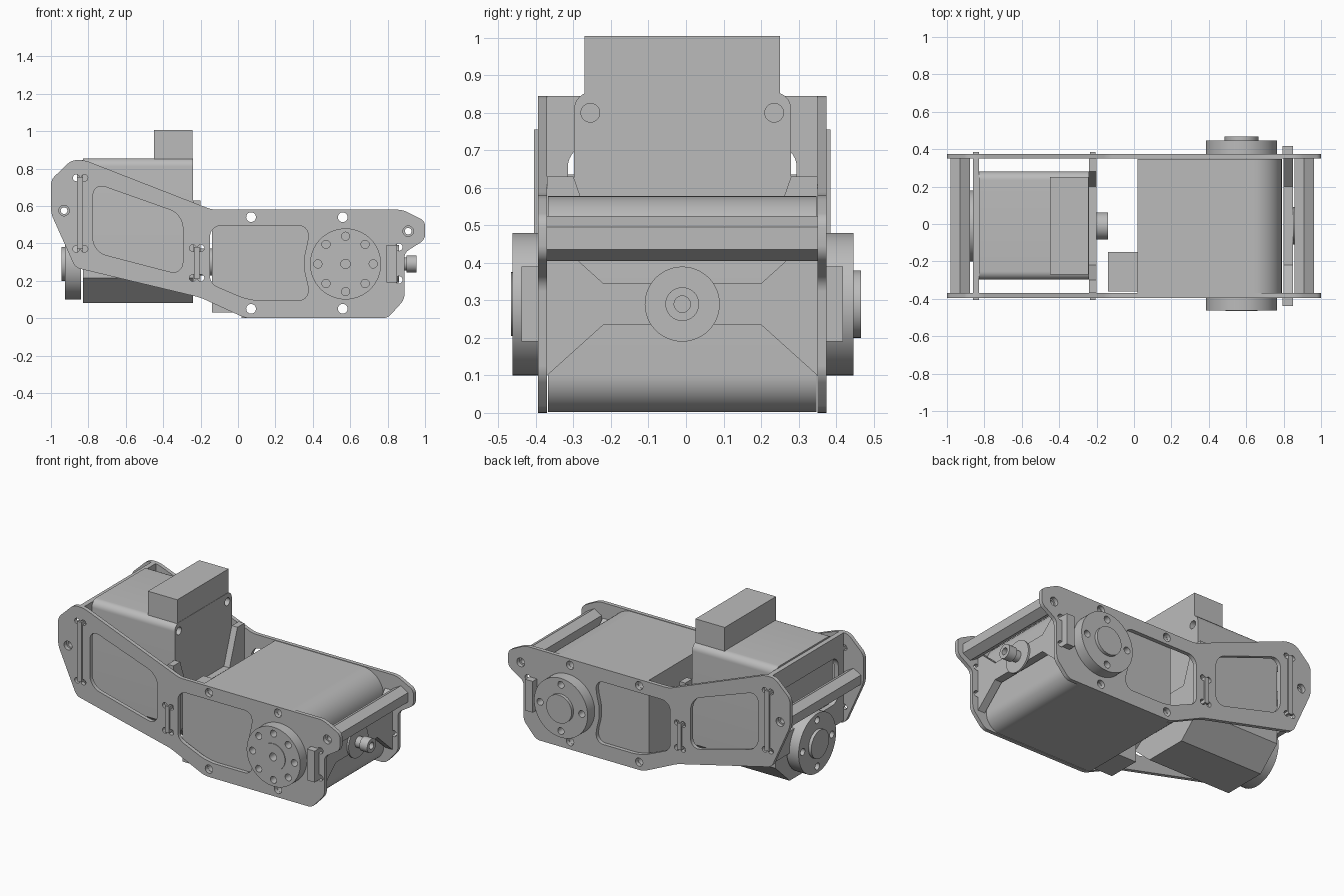
import bpy, bmesh, math
from mathutils import Matrix, Vector

old = bpy.data.objects.get("Cube")
if old:
    bpy.data.objects.remove(old, do_unlink=True)

grey = bpy.data.materials.new("machined_grey")
grey.use_nodes = True
colour = (0.5, 0.5, 0.5, 1)
grey.diffuse_color = colour
grey.node_tree.nodes["Principled BSDF"].inputs["Base Color"].default_value = colour

# Profile axes: "y" extrudes an (x, z) profile, "x" a (y, z) one, "z" an (x, y) one
AXES = {
    "y": Matrix(((1, 0, 0), (0, 0, 1), (0, 1, 0))).to_4x4(),
    "x": Matrix(((0, 0, 1), (1, 0, 0), (0, 1, 0))).to_4x4(),
    "z": Matrix.Identity(4),
}
MID = -0.01          # middle of the width
IN_R, IN_L = -0.37, 0.35    # inner faces of the side plates
AXLE = 0.29          # height of the joint axles


def circle(u, v, r, n=32, turn=0):
    return [(u + r * math.cos(turn + math.tau * i / n),
             v + r * math.sin(turn + math.tau * i / n)) for i in range(n)]


def rect(u0, u1, v0, v1):
    return [(u0, v0), (u1, v0), (u1, v1), (u0, v1)]


def rounded(pts, radii, steps=8):
    """Round each corner of a polygon; radii is one number or one per corner."""
    if not isinstance(radii, (list, tuple)):
        radii = [radii] * len(pts)
    out = []
    for i, p in enumerate(pts):
        p = Vector(p)
        if radii[i] == 0:
            out.append(tuple(p))
            continue
        a = p + (Vector(pts[i - 1]) - p).normalized() * radii[i]
        b = p + (Vector(pts[(i + 1) % len(pts)]) - p).normalized() * radii[i]
        w = math.sqrt(0.5)
        for s in range(steps + 1):
            t = s / steps
            k = (1 - t) ** 2, 2 * w * t * (1 - t), t * t
            out.append(tuple((a * k[0] + p * k[1] + b * k[2]) / sum(k)))
    return out


def extrude(name, axis, start, end, outline, holes=()):
    """Fill an outline with holes and extrude it from start to end along an axis."""
    cu = bpy.data.curves.new(name, "CURVE")
    cu.dimensions = "2D"
    cu.fill_mode = "BOTH"
    cu.extrude = abs(end - start) / 2
    for loop in [outline, *holes]:
        sp = cu.splines.new("POLY")
        sp.points.add(len(loop) - 1)
        for pt, (u, v) in zip(sp.points, loop):
            pt.co = (u, v, 0, 1)
        sp.use_cyclic_u = True
    ob = bpy.data.objects.new(name, cu)
    bpy.context.collection.objects.link(ob)
    bpy.ops.object.select_all(action="DESELECT")
    ob.select_set(True)
    bpy.context.view_layer.objects.active = ob
    bpy.ops.object.convert(target="MESH")
    ob = bpy.context.view_layer.objects.active
    ob.name = name
    me = ob.data
    me.transform(AXES[axis] @ Matrix.Translation((0, 0, (start + end) / 2)))
    bm = bmesh.new()
    bm.from_mesh(me)
    bmesh.ops.remove_doubles(bm, verts=bm.verts, dist=0.0001)
    bmesh.ops.recalc_face_normals(bm, faces=bm.faces)
    bm.to_mesh(me)
    bm.free()
    me.materials.clear()
    me.materials.append(grey)
    bpy.ops.object.shade_smooth_by_angle(angle=math.radians(30))
    return ob


# Side plates with windows, bolt holes and slot reliefs
outline = [(-1, 0.74), (-0.89, 0.845), (-0.82, 0.845), (-0.14, 0.58), (0.88, 0.58),
           (1, 0.52), (1, 0.42), (0.89, 0.35), (0.89, 0.1), (0.8, 0), (0.04, 0),
           (-0.2, 0.11), (-0.87, 0.27), (-1, 0.56)]
outline = rounded(outline, 0.025, 4)
rear_window = rounded([(-0.775, 0.725), (-0.295, 0.555), (-0.295, 0.23), (-0.775, 0.355)], 0.07)
front_window = rounded([(-0.15, 0.495), (0.375, 0.495), (0.375, 0.42), (0.345, 0.29),
                        (0.375, 0.17), (0.375, 0.095), (0.06, 0.095), (-0.15, 0.185)],
                       [0.06, 0.05, 0.02, 0.06, 0.02, 0.05, 0.06, 0.04])
bolts = [circle(x, z, 0.026) for x in (0.07, 0.56) for z in (0.05, 0.54)]
reliefs = [circle(x + s * 0.022, z, 0.018, 16)
           for x, low, high in ((-0.843, 0.37, 0.75), (-0.22, 0.215, 0.375))
           for s in (-1, 1) for z in (low, high)]
reliefs += [circle(0.86, z, 0.02, 16) for z in (0.205, 0.38)]
standoffs = [("rear", -0.93, 0.575), ("front", 0.91, 0.465)]
sockets = [circle(x, z, 0.028) for _, x, z in standoffs]
for name, y0, y1 in (("right_side_plate", -0.395, IN_R), ("left_side_plate", IN_L, 0.375)):
    extrude(name, "y", y0, y1, outline,
            [rear_window, front_window, *bolts, *reliefs, *sockets])

# Hexagonal standoffs between the plates
for name, x, z in standoffs:
    extrude(name + "_standoff", "y", IN_R, IN_L, circle(x, z, 0.06, 6, math.pi / 6),
            [circle(x, z, 0.018, 16)])

# Front actuator body, bored for the bolts
extrude("front_actuator", "y", IN_R + 0.002, IN_L - 0.002,
        rounded([(0.02, 0.002), (0.79, 0.002), (0.79, 0.578), (0.02, 0.578)],
                [0, 0.1, 0.15, 0], 12), bolts)
extrude("cable_housing", "z", 0.03, 0.5, rect(-0.14, 0.02, -0.362, -0.15))

# Rear actuator body with chamfered underside, and the connector block above it
extrude("rear_actuator", "x", -0.83, -0.24,
        rounded([(-0.15, 0.08), (0.135, 0.08), (0.28, 0.215), (0.28, 0.855),
                 (-0.298, 0.855), (-0.298, 0.215)], [0, 0, 0, 0.045, 0.045, 0]),
        [circle(y, 0.8, 0.025) for y in (-0.255, 0.235)])
extrude("connector_block", "z", 0.84, 1.005, rect(-0.45, -0.242, -0.27, 0.25))

# Cross braces
extrude("rear_frame", "x", -0.86, -0.828, rect(IN_R, IN_L, 0.28, 0.845),
        [rounded(rect(-0.315, 0.295, 0.42, 0.715), 0.06)])
extrude("middle_brace", "x", -0.24, -0.2,
        [(IN_R, 0.13), (-0.22, 0.235), (0.2, 0.235), (IN_L, 0.13), (IN_L, 0.63),
         (0.28, 0.63), (0.2, 0.4), (-0.22, 0.4), (-0.3, 0.63), (IN_R, 0.63)])
extrude("front_brace", "x", 0.8, 0.85,
        [(IN_R, 0.1), (-0.22, 0.235), (0.2, 0.235), (IN_L, 0.1), (IN_L, 0.48),
         (0.2, 0.345), (-0.22, 0.345), (IN_R, 0.48)])

# Brace tabs that pass through the side plates
for name, x0, x1, z0, z1, reach in (("rear", -0.86, -0.828, 0.37, 0.755, 0.395),
                                    ("middle", -0.235, -0.205, 0.21, 0.38, 0.395),
                                    ("front", 0.795, 0.85, 0.19, 0.39, 0.428)):
    for side, s in (("left", 1), ("right", -1)):
        a, b = sorted((MID + s * 0.36, MID + s * reach))
        extrude(f"{name}_{side}_tab", "y", a, b, rect(x0, x1, z0, z1))


# Round output horns with bolt circles and hubs
def horn(name, axis, u, start, end, hub_end, count, hub_r, bore):
    holes = [circle(u + 0.148 * math.cos(a), AXLE + 0.148 * math.sin(a), 0.022, 16)
             for a in (math.tau * i / count for i in range(count))]
    centre = [circle(u, AXLE, bore, 16)] if bore else []
    extrude(name, axis, start, end, circle(u, AXLE, 0.19, 64), holes + centre)
    extrude(name + "_hub", axis, start, hub_end, circle(u, AXLE, hub_r, 48), centre)


horn("right_horn", "y", 0.575, -0.395, -0.462, -0.466, 8, 0.085, 0.025)
horn("left_horn", "y", 0.575, 0.375, 0.447, 0.467, 4, 0.09, 0)
horn("rear_horn", "x", MID, -0.84, -0.925, -0.945, 4, 0.09, 0)

# Axle bosses on the braces
extrude("front_boss", "x", 0.85, 0.862, circle(MID, AXLE, 0.1, 48))
extrude("front_axle_base", "x", 0.86, 0.905, circle(MID, AXLE, 0.035))
extrude("front_axle", "x", 0.9, 0.955, circle(MID, AXLE, 0.045), [circle(MID, AXLE, 0.022, 16)])
extrude("middle_axle", "x", -0.2, -0.14, circle(MID, 0.3, 0.072, 48))
